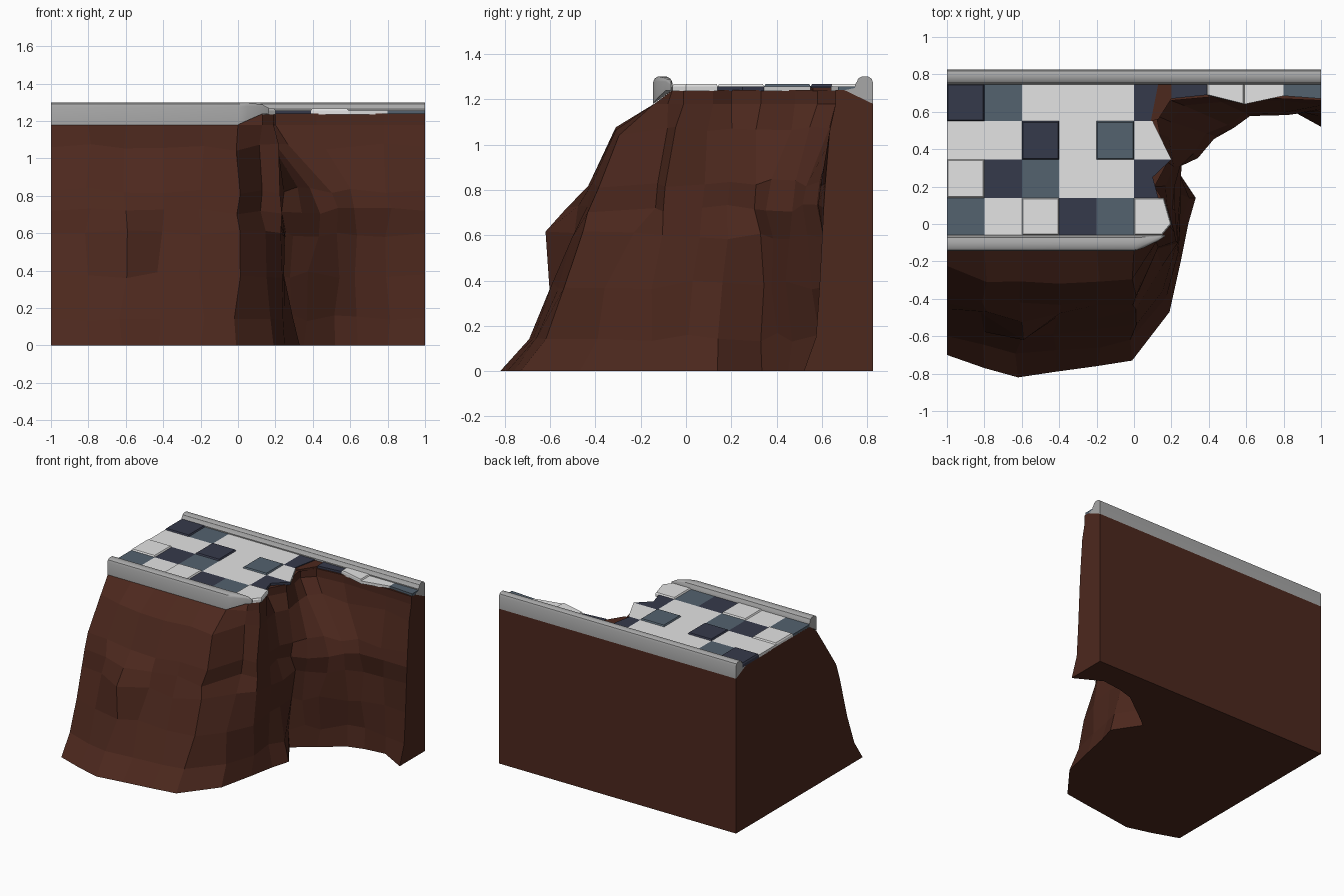
import bpy
import bmesh
import math
import random
from mathutils import Vector

random.seed(4)
if "Cube" in bpy.data.objects:
    bpy.data.objects.remove(bpy.data.objects["Cube"], do_unlink=True)


def material(name, r, g, b):
    mat = bpy.data.materials.new(name)
    mat.use_nodes = True
    mat.diffuse_color = (r, g, b, 1)
    mat.node_tree.nodes["Principled BSDF"].inputs["Base Color"].default_value = (r, g, b, 1)
    return mat


BROWN = material("brown_rock", .073, .021, .0125)
GREY = material("grey_stone", .39, .39, .39)
WHITE = material("white_tile", .77, .77, .77)
NAVY = material("navy_tile", .036, .041, .07)
STEEL = material("steel_blue_tile", .088, .122, .158)


def loft(name, rings, mat):
    """Join matching closed rings of points into a capped solid."""
    bm = bmesh.new()
    loops = [[bm.verts.new(p) for p in ring] for ring in rings]
    for low, high in zip(loops, loops[1:]):
        for i in range(len(low)):
            j = (i + 1) % len(low)
            bm.faces.new((low[i], low[j], high[j], high[i]))
    bm.faces.new(loops[0][::-1])
    bm.faces.new(loops[-1])
    bmesh.ops.recalc_face_normals(bm, faces=bm.faces)
    mesh = bpy.data.meshes.new(name)
    bm.to_mesh(mesh)
    bm.free()
    mesh.materials.append(mat)
    obj = bpy.data.objects.new(name, mesh)
    bpy.context.collection.objects.link(obj)
    return obj


# Cliff: a foot outline and a rim outline, blended level by level
BACK, RIM, TOP = .825, 1.18, 1.24
foot = [(-1, -.7), (-.8, -.77), (-.62, -.82), (-.42, -.79), (-.2, -.76), (-.01, -.73),
        (.19, -.47), (.25, -.2), (.29, 0), (.33, .14), (.2, .335), (.27, .39),
        (.35, .45), (.52, .575), (.64, .61), (.8, .63), (1, .52)]
rim = [(-1, -.14), (-.8, -.14), (-.6, -.14), (-.4, -.14), (-.2, -.14), (0, -.14),
       (.13, -.08), (.19, -.01), (.16, .12), (.11, .2), (.18, .33), (.14, .48),
       (.12, .58), (.2, .66), (.42, .68), (.78, .67), (1, .66)]
# Ledge that overhangs the cove, for columns 10 to 15
shelf = [(.25, .3), (.33, .36), (.44, .45), (.55, .51), (.62, .58), (.81, .6)]
FIRST_SHELF, SHELF_Z = 10, .72
LAST = len(foot) - 1
# Height, spread from rim to foot, and closeness to the ledge
levels = [(0, 1, 0), (.15, .82, .1), (.38, .67, .3), (.6, .56, .7), (SHELF_Z, .5, 1),
          (.83, .43, .85), (1.06, .25, .2), (RIM, 0, 0), (TOP, 0, 0)]
jut = {.6: -.62, SHELF_Z: -.525}                       # jutting rock
corner = {.6: .4, SHELF_Z: .15, .83: .12, 1.06: .05}   # hollow beside the front corner

rings = []
for z, spread, near in levels:
    ring = []
    rough = .02 if 0 < z < RIM else 0
    for i in range(LAST + 1):
        start, end, blend = Vector(rim[i]), Vector(foot[i]), spread
        if FIRST_SHELF <= i < LAST:
            start = start if z > SHELF_Z else end
            end, blend = Vector(shelf[i - FIRST_SHELF]), near
        elif i == LAST and z > 0:
            blend *= .75
        elif i == 0 and z == 1.06:
            blend = .15
        elif i == 6:
            blend = corner.get(z, spread)
        x, y = start.lerp(end, blend)
        dz = 0
        if 0 < i < LAST:
            x += random.uniform(-rough, rough)
            y += random.uniform(-rough, rough)
            dz = random.uniform(-rough, rough)
        if i == 2:
            y = jut.get(z, y)
        if z == TOP:
            y = max(y, -.06)
        ring.append((x, y, z + dz))
    back = .7 if z == TOP else BACK
    ring += [(1, back, z), (-1, back, z)]
    rings.append(ring)
loft("cliff", rings, BROWN)


# Curbs with rounded tops
def curb(name, sections):
    obj = loft(name, sections, GREY)
    obj.data.shade_smooth()
    obj.data.set_sharp_from_angle(angle=math.radians(35))


back_profile = [(BACK, RIM), (BACK, 1.275), (.819, 1.291), (.805, 1.3), (.775, 1.3),
                (.76, 1.291), (.753, 1.275), (.745, 1.265), (.745, 1.25), (.7, TOP)]
curb("back_curb", [[(x, y, z) for y, z in back_profile] for x in (-1, 1)])

# Front curb, broken off to a narrow tip
front_profile = [(-.145, RIM), (-.145, 1.275), (-.139, 1.291), (-.125, 1.3), (-.088, 1.3),
                 (-.073, 1.291), (-.066, 1.275), (-.06, 1.26), (-.06, TOP)]
ends = [(-1, 1, RIM, 1), (0, 1, RIM, 1), (.05, .8, 1.203, .8),
        (.13, .35, 1.238, .42), (.165, .08, TOP, .25)]
curb("front_curb", [[(x, -.06 + (y + .06) * width, base + (z - RIM) * height)
                     for y, z in front_profile] for x, width, base, height in ends])


# Floor tiles: lower case lies flush, upper case is raised with a bevelled rim
colours = {"w": WHITE, "n": NAVY, "s": STEEL}
FLUSH, RAISED = 1.257, 1.267


def tile(name, outline, key):
    rings = [[(x, y, z) for x, y in outline] for z in (1.236, FLUSH)]
    if key.isupper():
        mid = sum((Vector(p) for p in outline), Vector((0, 0))) / len(outline)
        rings.append([(*mid.lerp(Vector(p), .94), RAISED) for p in outline])
    loft(name, rings, colours[key.lower()])


row_edges = [-.06, .14, .345, .55, .75]
pattern = ["swWns", "Wnsww", "wwNwS", "Nswww"]
for r, row in enumerate(pattern):
    y0, y1 = row_edges[r], row_edges[r + 1]
    for c, key in enumerate(row):
        x0 = -1 + c * .2
        x1 = x0 + .2
        tile("floor_tile", [(x0, y0), (x1, y0), (x1, y1), (x0, y1)], key)

# Broken tiles on the crumbling edge
tile("broken_tile", [(0, -.06), (.15, -.06), (.2, 0), (.16, .14), (0, .14)], "W")
tile("broken_tile", [(0, .14), (.13, .14), (.1, .25), (.2, .345), (0, .345)], "n")
tile("broken_tile", [(0, .345), (.2, .345), (.1, .55), (0, .55)], "w")
tile("broken_tile", [(0, .55), (.09, .55), (.13, .75), (0, .75)], "n")

# Bare rock where a tile is missing
bare = [(.09, .55), (.13, .56), (.2, .67), (.2, .75), (.13, .75)]
loft("bare_rock", [[(x, y, z) for x, y in bare] for z in (1.236, 1.252)], BROWN)

# Narrow strip of tiles left along the back curb
edge = [(.2, .67), (.39, .69), (.59, .64), (.8, .685), (1, .67)]
for (a, b), key in zip(zip(edge, edge[1:]), "nWws"):
    tile("ledge_tile", [a, b, (b[0], .75), (a[0], .75)], key)
